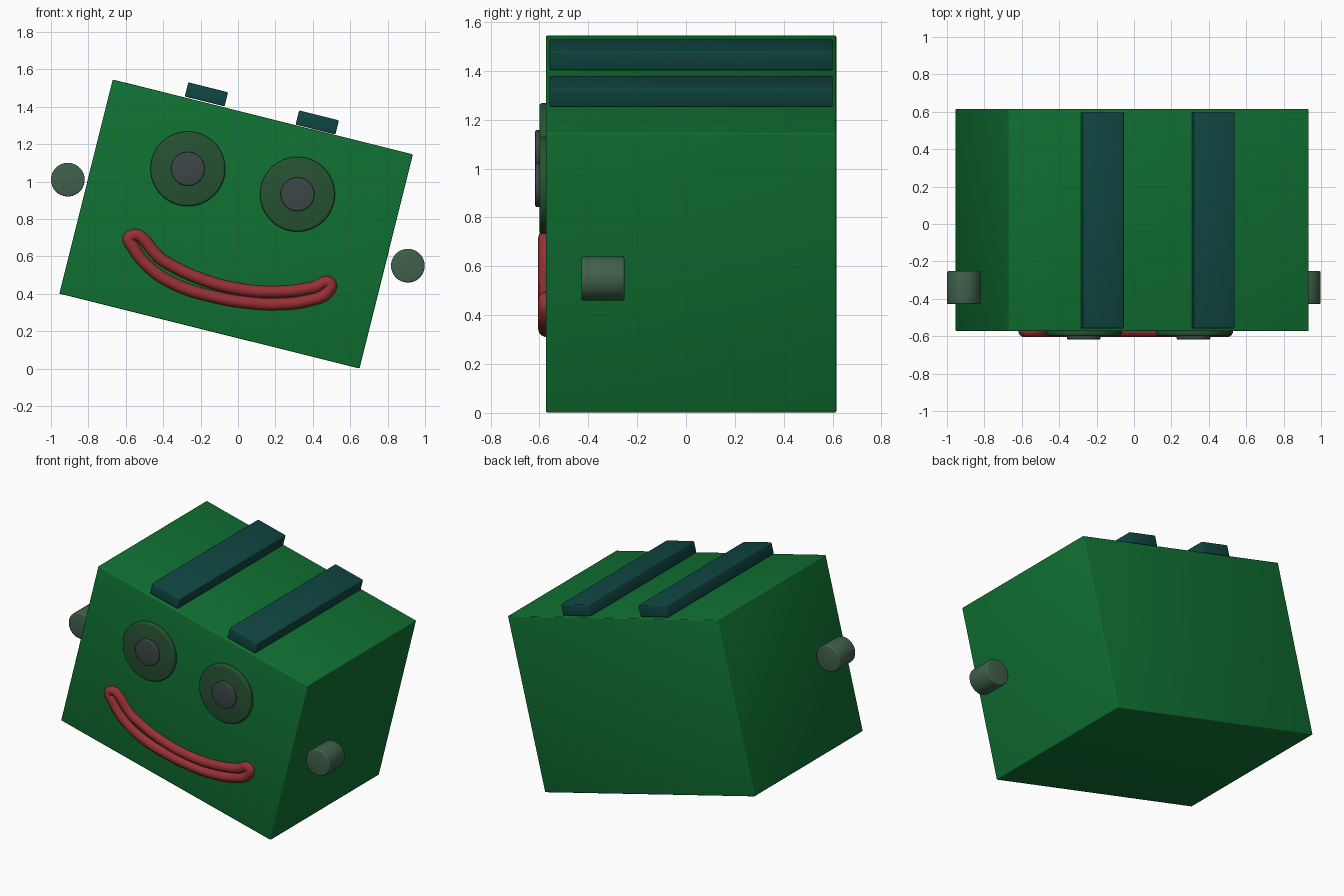
import bpy
import math

if "Cube" in bpy.data.objects:
    bpy.data.objects.remove(bpy.data.objects["Cube"])

TILT = math.radians(14)


def material(name, rgb):
    m = bpy.data.materials.new(name)
    m.diffuse_color = (*rgb, 1)
    m.use_nodes = True
    m.node_tree.nodes["Principled BSDF"].inputs["Base Color"].default_value = m.diffuse_color
    return m


GREEN = material("green", (0.005, 0.165, 0.032))
TEAL = material("dark teal", (0.005, 0.062, 0.055))
OLIVE = material("dark olive green", (0.02, 0.082, 0.032))
GREY = material("dark grey", (0.045, 0.062, 0.062))
SAGE = material("grey green", (0.052, 0.118, 0.070))
RED = material("red", (0.31, 0.03, 0.035))


def finish(obj, name, mat, bevel=0.0):
    obj.name = name
    obj.data.materials.append(mat)
    if bevel:
        mod = obj.modifiers.new("bevel", "BEVEL")
        mod.width = bevel
        mod.segments = 3
        mod.limit_method = "ANGLE"
        bpy.ops.object.modifier_apply(modifier="bevel")
    bpy.ops.object.shade_smooth_by_angle(angle=math.radians(35))


def tilted_box(name, centre, size, mat):
    bpy.ops.mesh.primitive_cube_add(size=1, location=centre, rotation=(0, TILT, 0))
    obj = bpy.context.object
    obj.scale = size
    bpy.ops.object.transform_apply(location=False, rotation=False, scale=True)
    finish(obj, name, mat, 0.006)


def disc(name, x, z, radius, y0, y1, mat, bevel):
    # cylinder running along y between y0 and y1
    bpy.ops.mesh.primitive_cylinder_add(
        vertices=64, radius=radius, depth=y1 - y0,
        location=(x, (y0 + y1) / 2, z), rotation=(math.pi / 2, 0, 0))
    finish(bpy.context.object, name, mat, bevel)


# Tilted body and the two bars on top
tilted_box("body", (-0.01, 0.021, 0.773), (1.654, 1.188, 1.18), GREEN)
for side, x, z in (("left", -0.169, 1.466), ("right", 0.424, 1.316)):
    tilted_box(side + "_top_bar", (x, 0.021, z), (0.219, 1.158, 0.078), TEAL)

# Eyes with pupils, and the side pegs
for side, x, z in (("left", -0.268, 1.068), ("right", 0.318, 0.932)):
    disc(side + "_eye", x, z, 0.2, -0.60, -0.56, OLIVE, 0.012)
    disc(side + "_pupil", x, z, 0.09, -0.617, -0.58, GREY, 0.006)
for side, x, z in (("left", -0.91, 1.01), ("right", 0.908, 0.55)):
    disc(side + "_peg", x, z, 0.09, -0.428, -0.252, SAGE, 0.008)

# Mouth: a round tube following a closed crescent
outline = [(-0.578, 0.705), (-0.4, 0.577), (-0.2, 0.48), (0, 0.426), (0.2, 0.41),
           (0.4, 0.432), (0.492, 0.455), (0.475, 0.405), (0.39, 0.367), (0.2, 0.344),
           (0.05, 0.353), (-0.1, 0.377), (-0.34, 0.452), (-0.475, 0.541), (-0.555, 0.64)]
curve = bpy.data.curves.new("mouth", "CURVE")
curve.dimensions = "3D"
curve.bevel_depth = 0.033
curve.bevel_resolution = 5
curve.resolution_u = 8
spline = curve.splines.new("BEZIER")
spline.bezier_points.add(len(outline) - 1)
for point, (x, z) in zip(spline.bezier_points, outline):
    point.co = (x, -0.572, z)
    point.handle_left_type = point.handle_right_type = "AUTO"
spline.use_cyclic_u = True
mouth = bpy.data.objects.new("mouth", curve)
bpy.context.collection.objects.link(mouth)
bpy.ops.object.select_all(action="DESELECT")
mouth.select_set(True)
bpy.context.view_layer.objects.active = mouth
bpy.ops.object.convert(target="MESH")
finish(bpy.context.object, "mouth", RED)
